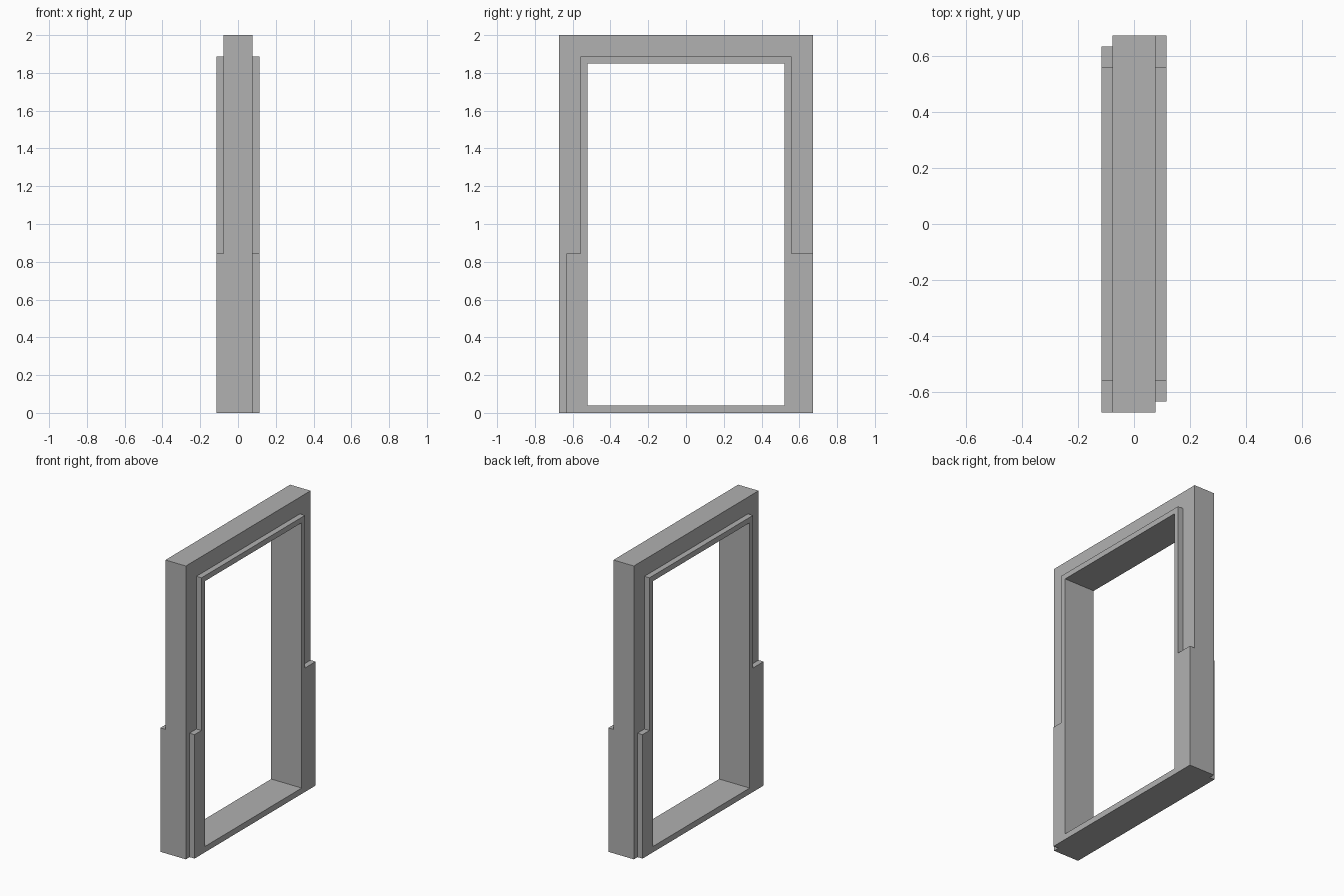
import bpy, bmesh

if "Cube" in bpy.data.objects:
    bpy.data.objects.remove(bpy.data.objects["Cube"])

OPENING = [(-0.522, 0.04), (0.522, 0.04), (0.522, 1.849), (-0.522, 1.849)]

# Mid grey for the whole frame
grey = bpy.data.materials.new("grey")
grey.diffuse_color = (0.44, 0.44, 0.44, 1)
grey.use_nodes = True
grey.node_tree.nodes["Principled BSDF"].inputs["Base Color"].default_value = grey.diffuse_color


def framed_panel(name, outline, x0, x1, side=1):
    """Extrude a (y, z) outline with the door opening cut out, from x0 to x1.
    side=-1 turns the panel half a turn about z."""
    bm = bmesh.new()
    edges = []
    for loop in (outline, OPENING):
        vs = [bm.verts.new((side * x0, side * y, z)) for y, z in loop]
        edges += [bm.edges.new((vs[i - 1], vs[i])) for i in range(len(vs))]
    bmesh.ops.triangle_fill(bm, edges=edges, use_beauty=True)
    geom = bmesh.ops.extrude_face_region(
        bm, geom=bm.faces[:], use_keep_orig=True)["geom"]
    moved = [v for v in geom if isinstance(v, bmesh.types.BMVert)]
    bmesh.ops.translate(bm, verts=moved, vec=(side * (x1 - x0), 0, 0))
    bmesh.ops.recalc_face_normals(bm, faces=bm.faces[:])
    mesh = bpy.data.meshes.new(name)
    bm.to_mesh(mesh)
    bm.free()
    mesh.materials.append(grey)
    obj = bpy.data.objects.new(name, mesh)
    bpy.context.collection.objects.link(obj)
    return obj


# Main frame
framed_panel("door_frame", [(-0.672, 0), (0.672, 0), (0.672, 2), (-0.672, 2)],
             -0.077, 0.077)

# Raised trim on both faces: wide lower legs, narrow upper border
trim = [(-0.632, 0), (0.672, 0), (0.672, 0.845), (0.558, 0.845),
        (0.558, 1.886), (-0.558, 1.886), (-0.558, 0.845), (-0.632, 0.845)]
framed_panel("right_trim", trim, 0.077, 0.115)
framed_panel("left_trim", trim, 0.077, 0.115, side=-1)
